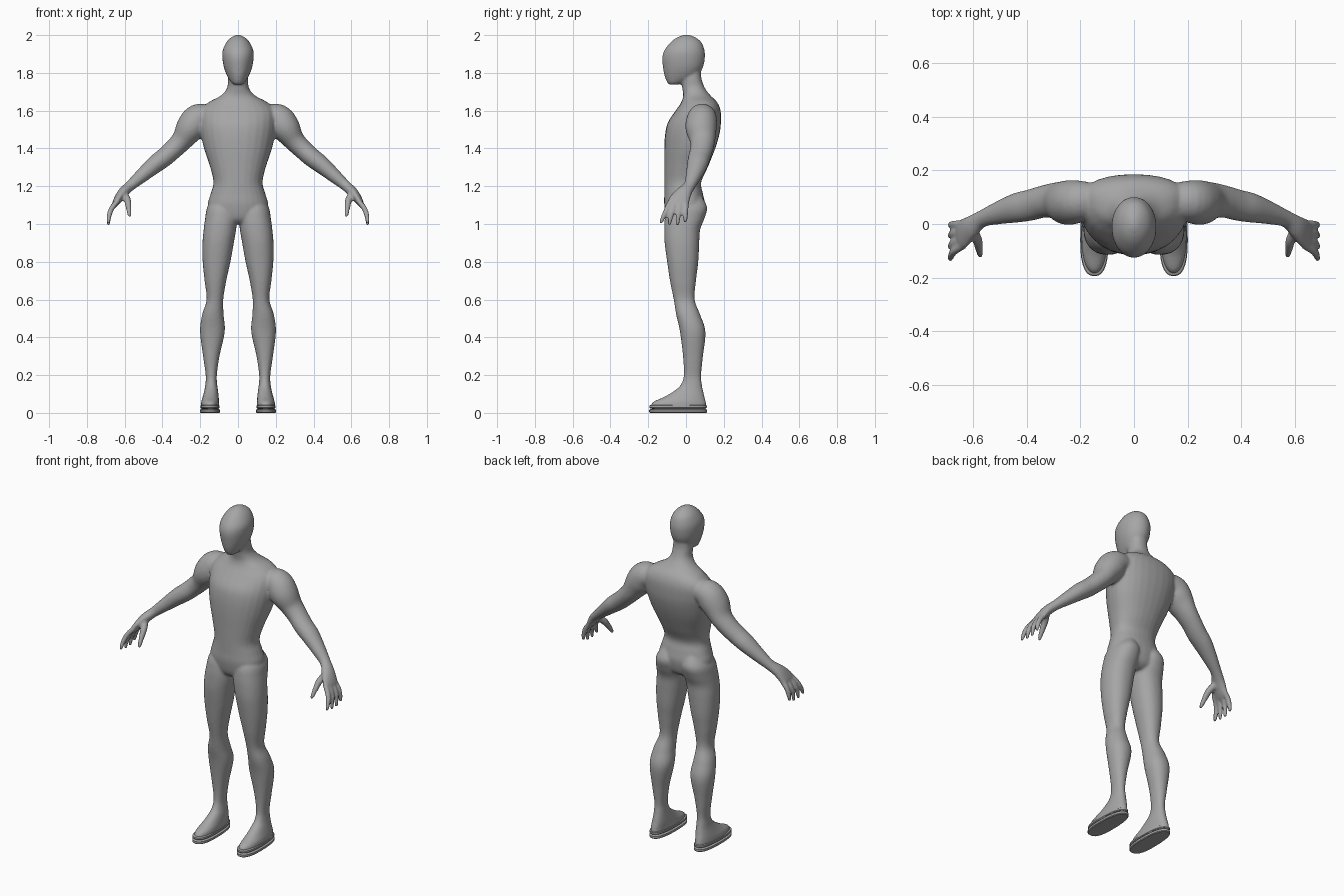
import bpy, bmesh, math
from mathutils import Vector

grey = bpy.data.materials.new("body_grey")
grey.diffuse_color = (0.38, 0.38, 0.38, 1)
N = 28


def smooth_rows(rows, steps=5):
    """Catmull-Rom interpolation of rows of numbers."""
    out = []
    for i in range(len(rows) - 1):
        a, b = rows[max(i - 1, 0)], rows[i]
        c, d = rows[i + 1], rows[min(i + 2, len(rows) - 1)]
        for s in range(steps):
            t = s / steps
            out.append([0.5 * (2 * q + (r - p) * t + (2 * p - 5 * q + 4 * r - w) * t * t
                        + (3 * q - p - 3 * r + w) * t ** 3) for p, q, r, w in zip(a, b, c, d)])
    return out + [list(rows[-1])]


def skin(bm, rings):
    """Closed loft through rings of points."""
    loops = [[bm.verts.new(p) for p in ring] for ring in rings]
    for a, b in zip(loops, loops[1:]):
        for i in range(len(a)):
            j = (i + 1) % len(a)
            bm.faces.new((a[i], a[j], b[j], b[i]))
    bm.faces.new(loops[0][::-1])
    bm.faces.new(loops[-1])


def ring(z, x0, x1, yf, yc, yb, power=2.2):
    """Horizontal section: x range, front, widest point and back in y."""
    pts, cx, hw = [], (x0 + x1) / 2, (x1 - x0) / 2
    for k in range(N):
        a = 2 * math.pi * k / N
        c, s = math.cos(a), math.sin(a)
        c = math.copysign(abs(c) ** (2 / power), c)
        s = math.copysign(abs(s) ** (2 / power), s)
        pts.append((cx + hw * c, yc + s * (yb - yc if s > 0 else yc - yf), z))
    return pts


def column(bm, rows, side=1, power=2.2):
    rings = [ring(*r, power) for r in smooth_rows(rows)]
    skin(bm, [[(side * x, y, z) for x, y, z in r] for r in rings])


def limb(bm, rows, side):
    """Tube along a path; rows are x, y, z, thickness, width along y."""
    rows = smooth_rows(rows)
    rings = []
    for i, r in enumerate(rows):
        t = (Vector(rows[min(i + 1, len(rows) - 1)][:3]) - Vector(rows[max(i - 1, 0)][:3])).normalized()
        u = Vector((0, 1, 0)).cross(t).normalized()
        v = t.cross(u)
        rings.append([Vector(r[:3]) + u * r[3] * math.cos(2 * math.pi * k / N)
                      + v * r[4] * math.sin(2 * math.pi * k / N) for k in range(N)])
    skin(bm, [[(side * p.x, p.y, p.z) for p in r] for r in rings])


def finish(bm, name):
    bmesh.ops.recalc_face_normals(bm, faces=bm.faces)
    me = bpy.data.meshes.new(name)
    bm.to_mesh(me)
    bm.free()
    ob = bpy.data.objects.new(name, me)
    bpy.context.collection.objects.link(ob)
    me.materials.append(grey)
    for p in me.polygons:
        p.use_smooth = True
    return ob


bm = bmesh.new()

# Torso: z, half width, front, widest, back
torso = [(1.00, .07, -.07, -.01, .05), (1.03, .14, -.10, -.01, .085), (1.10, .160, -.115, 0, .10),
         (1.16, .145, -.115, 0, .09), (1.22, .130, -.115, 0, .08), (1.30, .147, -.115, .01, .115),
         (1.40, .180, -.115, .04, .155), (1.48, .198, -.110, .06, .178), (1.54, .205, -.095, .08, .185),
         (1.60, .200, -.055, .09, .183), (1.645, .155, -.025, .09, .165), (1.68, .09, -.015, .06, .13),
         (1.72, .058, -.02, .04, .10), (1.77, .053, -.03, .03, .082), (1.81, .05, -.03, .03, .08)]
column(bm, [(z, -w, w, f, c, b) for z, w, f, c, b in torso])

# Head
head = [(1.738, .02, -.088, -.07, -.04), (1.75, .036, -.10, -.05, .0), (1.785, .058, -.114, -.02, .06),
        (1.83, .075, -.122, -.01, .09), (1.88, .083, -.126, -.01, .10), (1.92, .081, -.114, -.01, .098),
        (1.96, .063, -.083, 0, .083), (1.985, .040, -.052, 0, .055), (2.001, .012, -.015, 0, .02)]
column(bm, [(z, -w, w, f, c, b) for z, w, f, c, b in head], power=2.05)

# Leg and foot: z, inner x, outer x, front, widest, back
leg = [(1.15, .03, .12, -.06, 0, .08), (1.09, .005, .162, -.10, 0, .112), (1.03, .004, .174, -.112, -.01, .098),
       (.97, .010, .182, -.115, -.02, .075), (.90, .022, .188, -.113, -.02, .070),
       (.80, .040, .187, -.10, -.02, .065), (.70, .062, .177, -.085, -.015, .053),
       (.60, .078, .166, -.065, -.01, .046), (.52, .076, .190, -.052, .01, .075),
       (.43, .070, .201, -.032, .03, .103), (.30, .098, .185, -.016, .035, .09),
       (.20, .112, .171, -.012, .035, .08), (.15, .110, .173, -.027, .035, .084),
       (.12, .106, .178, -.058, .02, .09), (.085, .102, .187, -.115, 0, .098),
       (.055, .100, .195, -.178, -.04, .106), (.02, .100, .196, -.186, -.05, .108)]
# Arm: shoulder to knuckles
arm = [(.13, .09, 1.575, .05, .06), (.205, .085, 1.56, .078, .078), (.25, .08, 1.51, .078, .083),
       (.295, .087, 1.445, .058, .068), (.34, .083, 1.398, .052, .06), (.39, .07, 1.353, .050, .058),
       (.44, .06, 1.315, .047, .055), (.51, .04, 1.255, .037, .042), (.57, .018, 1.203, .028, .032),
       (.61, -.012, 1.165, .027, .043), (.642, -.038, 1.12, .020, .056), (.655, -.045, 1.095, .012, .05)]
for side in (1, -1):
    column(bm, leg, side)
    limb(bm, arm, side)
    # Fingers fan out along y
    for base, tip, low in ((.002, -.005, 1.012), (-.027, -.045, .998), (-.056, -.088, .998), (-.08, -.132, 1.008)):
        limb(bm, [(.635, base, 1.125, .014, .014), (.670, base * .6 + tip * .4, 1.08, .0145, .0145),
                  (.684, base * .2 + tip * .8, 1.035, .0125, .0125), (.686, tip, low, .009, .009),
                  (.686, tip, low - .006, .003, .003)], side)
    # Thumb
    limb(bm, [(.605, -.02, 1.16, .02, .02), (.585, -.06, 1.125, .019, .019), (.578, -.095, 1.08, .0145, .0145),
              (.574, -.118, 1.045, .010, .010), (.573, -.122, 1.037, .004, .004)], side)

# Merge the parts into one continuous skin
body = finish(bm, "body")
rm = body.modifiers.new("merge", 'REMESH')
rm.mode, rm.voxel_size, rm.use_smooth_shade = 'VOXEL', .0075, True
sm = body.modifiers.new("soften", 'SMOOTH')
sm.factor, sm.iterations = .5, 4

# Shoe soles: rounded slabs with a thin welt above
for side, name in ((1, "left"), (-1, "right")):
    for part, z0, z1, g in (("sole", 0, .02, .003), ("welt", .024, .042, .001)):
        bm = bmesh.new()
        rings = [ring(z, .098 - e, .198 + e, -.192 - e, -.06, .109 + e, 2.5)
                 for z, e in ((z0, g - .004), (z0 + .004, g), (z1 - .004, g), (z1, g - .006))]
        skin(bm, [[(side * x, y, z) for x, y, z in r] for r in rings])
        ob = finish(bm, name + "_shoe_" + part)
        bpy.context.view_layer.objects.active = ob
        ob.select_set(True)
        bpy.ops.object.shade_smooth_by_angle(angle=math.radians(35))
        ob.select_set(False)
